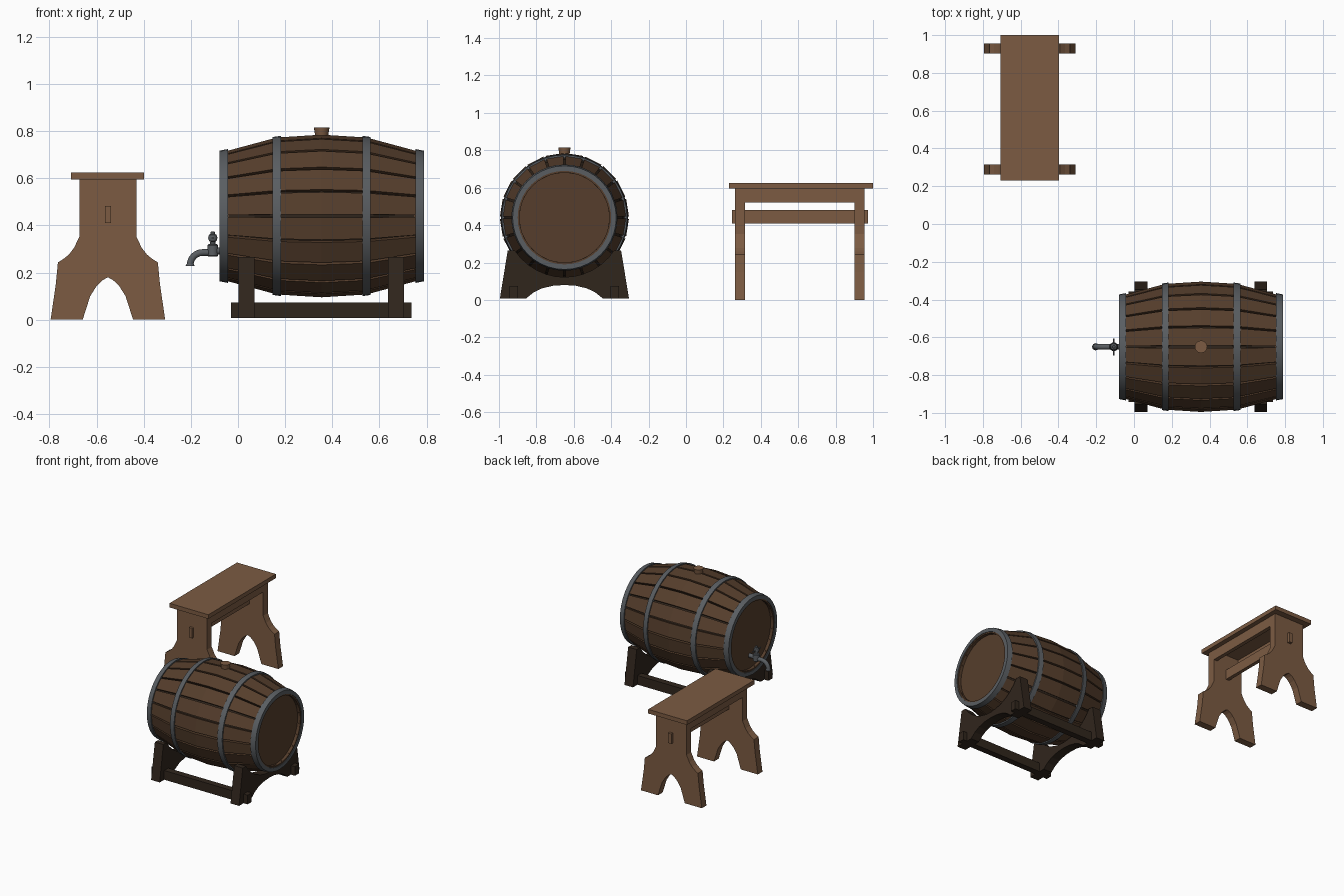
import bpy, bmesh
from math import sin, cos, pi, radians, sqrt
from mathutils import Vector

if "Cube" in bpy.data.objects:
    bpy.data.objects.remove(bpy.data.objects["Cube"])


def material(name, rgb):
    m = bpy.data.materials.new(name)
    m.diffuse_color = (*rgb, 1)
    m.use_nodes = True
    m.node_tree.nodes["Principled BSDF"].inputs["Base Color"].default_value = m.diffuse_color
    return m


LIGHT = material("light_wood", (0.20, 0.105, 0.055))
BROWN = material("barrel_wood", (0.092, 0.048, 0.025))
DARK = material("dark_wood", (0.03, 0.019, 0.012))
IRON = material("iron", (0.10, 0.11, 0.12))


def finish(name, bm, mat, smooth=False):
    bmesh.ops.remove_doubles(bm, verts=bm.verts, dist=1e-5)
    bmesh.ops.recalc_face_normals(bm, faces=bm.faces)
    me = bpy.data.meshes.new(name)
    bm.to_mesh(me)
    bm.free()
    me.materials.append(mat)
    ob = bpy.data.objects.new(name, me)
    bpy.context.collection.objects.link(ob)
    if smooth:
        bpy.ops.object.select_all(action='DESELECT')
        ob.select_set(True)
        bpy.context.view_layer.objects.active = ob
        bpy.ops.object.shade_smooth_by_angle(angle=radians(35))
    return ob


def box(name, x, y, z, mat):
    bm = bmesh.new()
    bmesh.ops.create_cube(bm, size=1)
    for v in bm.verts:
        v.co = [a + (b - a) * (c + 0.5) for (a, b), c in zip((x, y, z), v.co)]
    return finish(name, bm, mat)


def prism(name, pts, a, b, place, mat):
    """Extrude a 2D outline from depth a to depth b."""
    bm = bmesh.new()
    lo = [bm.verts.new(place(u, v, a)) for u, v in pts]
    hi = [bm.verts.new(place(u, v, b)) for u, v in pts]
    bm.faces.new(lo)
    bm.faces.new(hi[::-1])
    for i in range(len(pts)):
        j = (i + 1) % len(pts)
        bm.faces.new((lo[i], lo[j], hi[j], hi[i]))
    return finish(name, bm, mat)


def lathe(name, prof, n, origin, axis, mat, ring=False):
    """Revolve (height, radius) points; ring closes the profile, otherwise ends are capped."""
    q = Vector((0, 0, 1)).rotation_difference(Vector(axis))
    bm = bmesh.new()
    rows = [[bm.verts.new(Vector(origin) + q @ Vector((r * cos(2 * pi * i / n), r * sin(2 * pi * i / n), h)))
             for i in range(n)] for h, r in prof]
    for k in range(len(rows) if ring else len(rows) - 1):
        p, s = rows[k], rows[(k + 1) % len(rows)]
        for i in range(n):
            j = (i + 1) % n
            bm.faces.new((p[i], p[j], s[j], s[i]))
    if not ring:
        bm.faces.new(rows[0])
        bm.faces.new(rows[-1])
    return finish(name, bm, mat, True)


# ---------- barrel ----------
CX, CY, CZ = 0.355, -0.65, 0.44
C = (CX, CY, CZ)
X = (1, 0, 0)
shape = [(-0.42, 0.271), (-0.19, 0.333), (0, 0.345), (0.19, 0.333), (0.42, 0.271)]

# staves with narrow gaps between them
bm = bmesh.new()
for s in range(20):
    mid, half = radians(9 + 18 * s), radians(8)
    rows = []
    for h, r in shape:
        rows.append([bm.verts.new((CX + h, CY + rr * cos(t), CZ + rr * sin(t)))
                     for rr, t in ((r, mid - half), (r, mid + half),
                                   (r - 0.03, mid + half), (r - 0.03, mid - half))])
    for p, q in zip(rows, rows[1:]):
        for i in range(4):
            j = (i + 1) % 4
            bm.faces.new((p[i], p[j], q[j], q[i]))
    bm.faces.new(rows[0])
    bm.faces.new(rows[-1])
finish("barrel_staves", bm, BROWN)

# dark core behind the gaps
lathe("barrel_core", [(h * 0.96, r - 0.022) for h, r in shape], 40, C, X, DARK)

# recessed lids, end hoops and middle hoops
for side, tag in ((-1, "tap_end"), (1, "far_end")):
    ax = (side, 0, 0)
    lathe("lid_" + tag, [(0.38, 0.24), (0.408, 0.24)], 40, C, ax, BROWN)
    lathe("lid_rim_" + tag, [(0.38, 0.24), (0.43, 0.24), (0.43, 0.252), (0.38, 0.252)],
          40, C, ax, BROWN, True)
    lathe("end_hoop_" + tag, [(0.398, 0.25), (0.398, 0.284), (0.434, 0.277), (0.434, 0.25)],
          40, C, ax, IRON, True)
    lathe("middle_hoop_" + tag, [(0.173, 0.32), (0.173, 0.340), (0.208, 0.335), (0.208, 0.32)],
          40, C, ax, IRON, True)

# bung
lathe("bung", [(0.77, 0.026), (0.815, 0.033)], 20, (CX, CY, 0), (0, 0, 1), LIGHT)

# ---------- tap ----------
TX = -0.107
lathe("tap_stem", [(-0.06, 0.015), (0.02, 0.015)], 16, (TX + 0.05, CY, 0.292), X, IRON)
lathe("tap_body", [(0.268, 0.019), (0.272, 0.023), (0.315, 0.023), (0.32, 0.019),
                   (0.322, 0.011), (0.372, 0.009), (0.375, 0.006)], 16, (TX, CY, 0), (0, 0, 1), IRON)
lathe("tap_knob", [(-0.018, 0.008), (-0.013, 0.016), (0, 0.02), (0.013, 0.016), (0.018, 0.008)],
      16, (TX, CY, 0.347), (0, 0, 1), IRON)
lathe("tap_handle", [(-0.045, 0.005), (0.045, 0.005)], 10, (TX, CY, 0.347), (0, 1, 0), IRON)
cu = bpy.data.curves.new("tap_spout", 'CURVE')
cu.dimensions = '3D'
cu.bevel_depth = 0.015
cu.bevel_resolution = 3
cu.use_fill_caps = True
path = [(-0.115, 0.285)] + [(-0.15 - 0.053 * sin(t * pi / 12), 0.232 + 0.053 * cos(t * pi / 12))
                            for t in range(7)]
sp = cu.splines.new('POLY')
sp.points.add(len(path) - 1)
for p, (x, z) in zip(sp.points, path):
    p.co = (x, CY, z, 1)
cu.materials.append(IRON)
spout = bpy.data.objects.new("tap_spout", cu)
bpy.context.collection.objects.link(spout)
bpy.ops.object.select_all(action='DESELECT')
spout.select_set(True)
bpy.context.view_layer.objects.active = spout
bpy.ops.object.convert(target='MESH')
bpy.ops.object.shade_smooth_by_angle(angle=radians(40))
lathe("tap_lip", [(0.228, 0.019), (0.236, 0.016)], 16, (-0.203, CY, 0), (0, 0, 1), IRON)

# ---------- barrel stand ----------
R = 0.318
half = [(0, 0.08), (0.06, 0.076), (0.12, 0.062), (0.165, 0.04), (0.205, 0.008), (0.345, 0.008),
        (0.303, 0.265), (sqrt(R * R - 0.175 ** 2), 0.265)]
start = 0.175 / R
half += [(R * sin(a), CZ - R * cos(a)) for a in (radians(d) for d in (48, 38, 28, 18, 9, 0))]
outline = half + [(-u, v) for u, v in half[-2:0:-1]]
for tag, x0 in (("tap_end", 0.003), ("far_end", 0.637)):
    prism("cradle_" + tag, outline, x0, x0 + 0.068, lambda u, v, d: (d, CY + u, v), DARK)
for tag, y in (("front", -0.92), ("back", -0.38)):
    box("stand_rail_" + tag, (-0.03, 0.737), (y - 0.023, y + 0.023), (0.008, 0.074), DARK)

# ---------- bench ----------
BX = -0.552
box("bench_top", (-0.708, -0.398), (0.23, 1.0), (0.595, 0.625), LIGHT)
half = [(0, 0.18), (0.022, 0.168), (0.048, 0.143), (0.075, 0.10), (0.107, 0), (0.243, 0),
        (0.232, 0.075), (0.221, 0.15), (0.212, 0.243), (0.188, 0.258), (0.165, 0.277),
        (0.143, 0.306), (0.121, 0.352), (0.121, 0.595)]
outline = half + [(-u, v) for u, v in half[:0:-1]]
for tag, y in (("front", 0.263), ("back", 0.902)):
    prism("bench_leg_" + tag, outline, y, y + 0.053, lambda u, v, d: (BX + u, d, v), LIGHT)
for tag, s in (("left", -1), ("right", 1)):
    e = sorted((BX + s * 0.092, BX + s * 0.12))
    box("bench_apron_" + tag, e, (0.314, 0.904), (0.522, 0.595), LIGHT)
box("bench_stretcher", (BX - 0.013, BX + 0.013), (0.247, 0.974), (0.41, 0.482), LIGHT)
